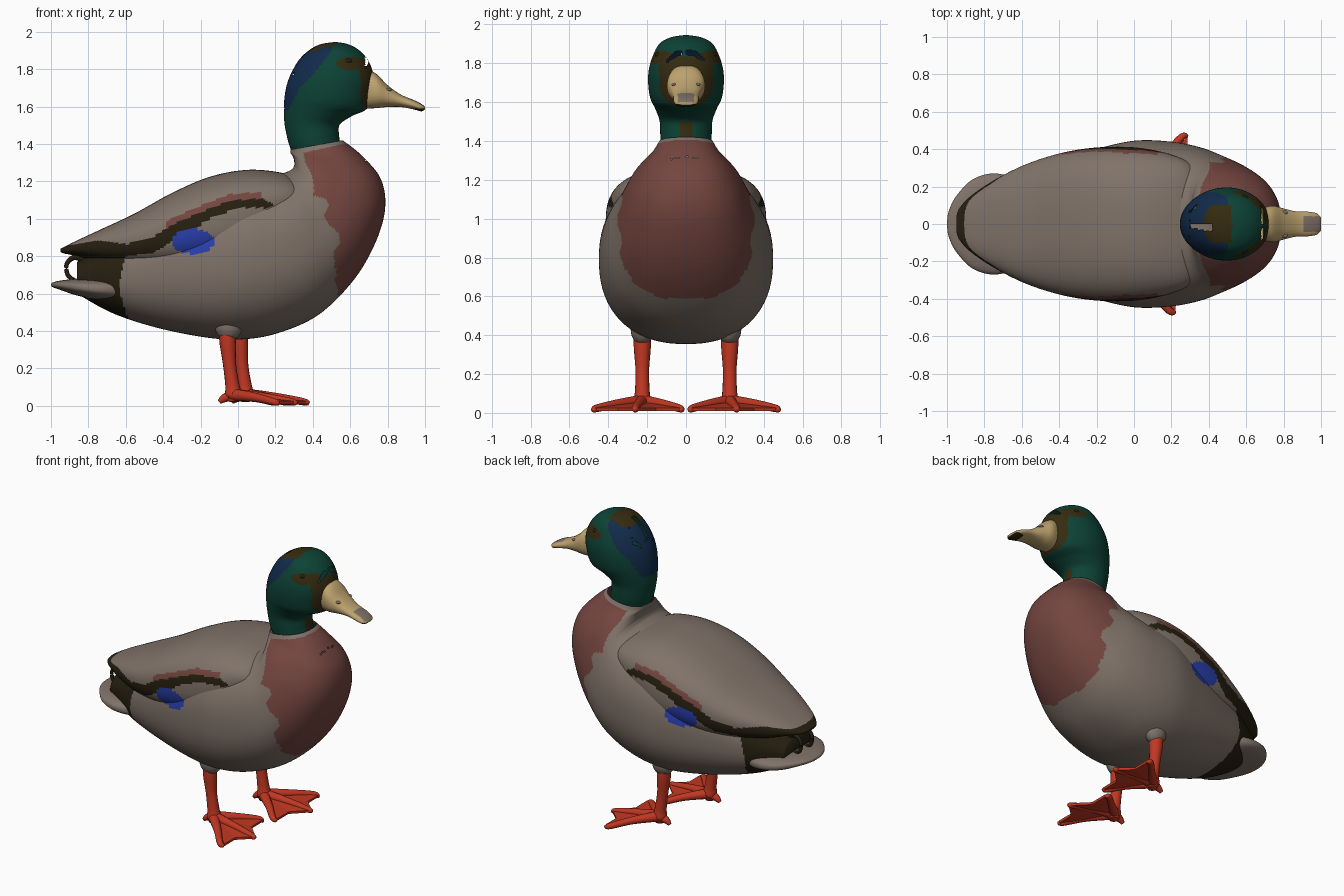
import bpy, bmesh, math
from mathutils import Vector
from mathutils.bvhtree import BVHTree

if "Cube" in bpy.data.objects:
    bpy.data.objects.remove(bpy.data.objects["Cube"])

COLOURS = {
    "grey_brown": (0.215, 0.17, 0.14), "rosy_brown": (0.175, 0.06, 0.05),
    "head_green": (0.004, 0.055, 0.036), "head_navy": (0.006, 0.024, 0.07),
    "crown_brown": (0.036, 0.024, 0.005), "dark_olive": (0.019, 0.014, 0.005),
    "wing_blue": (0.022, 0.05, 0.42), "bill_tan": (0.52, 0.37, 0.16),
    "leg_orange": (0.53, 0.038, 0.016),
}
for mat_name, c in COLOURS.items():
    bpy.data.materials.new(mat_name).diffuse_color = (*c, 1)

def finish(name, bm, rule, smooth=True):
    """Turn a bmesh into an object; rule is a colour name or a function of the face centre."""
    bmesh.ops.recalc_face_normals(bm, faces=bm.faces[:])
    me = bpy.data.meshes.new(name)
    cols = [rule if isinstance(rule, str) else rule(f.calc_center_median()) for f in bm.faces]
    used = sorted(set(cols))
    for f, c in zip(bm.faces, cols):
        f.material_index = used.index(c)
        f.smooth = smooth
    bm.to_mesh(me)
    bm.free()
    for c in used:
        me.materials.append(bpy.data.materials[c])
    ob = bpy.data.objects.new(name, me)
    bpy.context.collection.objects.link(ob)
    return ob

def spline(rows, steps):
    """Catmull-Rom resampling of tuples of numbers."""
    out = []
    for i in range(len(rows) - 1):
        p0, p1, p2, p3 = (rows[max(0, min(len(rows) - 1, i + k))] for k in (-1, 0, 1, 2))
        for t in (s / steps for s in range(steps)):
            out.append(tuple(0.5 * (2 * b + (c - a) * t + (2 * a - 5 * b + 4 * c - d) * t * t
                       + (3 * b - a - 3 * c + d) * t ** 3) for a, b, c, d in zip(p0, p1, p2, p3)))
    return out + [rows[-1]]

def skin(rings):
    bm = bmesh.new()
    vs = [[bm.verts.new(p) for p in r] for r in rings]
    n = len(vs[0])
    for a, b in zip(vs, vs[1:]):
        for j in range(n):
            bm.faces.new((a[j], a[(j + 1) % n], b[(j + 1) % n], b[j]))
    bm.faces.new(vs[0])
    bm.faces.new(vs[-1])
    return bm

def loft(name, rows, rule, steps=12, n=96, power=2.0):
    """Rows: (x, z) of one edge, (x, z) of the opposite edge, half width in y."""
    angles = [2 * math.pi * j / n for j in range(n)]
    unit = [[math.copysign(abs(v) ** (2 / power), v) for v in (math.cos(t), math.sin(t))] for t in angles]
    return finish(name, skin([[((ax + bx) / 2 + (ax - bx) / 2 * c, w * s, (az + bz) / 2 + (az - bz) / 2 * c)
                               for c, s in unit] for ax, az, bx, bz, w in spline(rows, steps)]), rule)

def tube(name, rows, rule, steps=6, n=16):
    """Rows: x, y, z, radius."""
    pts, rings = spline(rows, steps), []
    for i, p in enumerate(pts):
        d = Vector(pts[min(i + 1, len(pts) - 1)][:3]) - Vector(pts[max(i - 1, 0)][:3])
        q = d.to_track_quat('Z', 'Y')
        rings.append([Vector(p[:3]) + q @ Vector((p[3] * math.cos(2 * math.pi * j / n),
                      p[3] * math.sin(2 * math.pi * j / n), 0)) for j in range(n)])
    return finish(name, skin(rings), rule)

def ball(name, loc, size, rule):
    bm = bmesh.new()
    bmesh.ops.create_uvsphere(bm, u_segments=24, v_segments=14, radius=1)
    for v in bm.verts:
        v.co = Vector(a * b + c for a, b, c in zip(v.co, size, loc))
    return finish(name, bm, rule)

def lerp(table, x):
    for (x0, y0), (x1, y1) in zip(table, table[1:]):
        if x <= x1:
            return y0 + (y1 - y0) * (max(x, x0) - x0) / (x1 - x0)
    return table[-1][1]

# Body: tail root to neck, with breast, collar and dark rump
CHEST = [(.56, .53), (.75, .51), (.93, .48), (1.0, .41), (1.15, .41), (1.3, .36), (1.45, .36)]
CHEST_Y = [(.58, .17), (.65, .27), (.75, .32), (.9, .345), (1.1, .34)]

def in_blue(p):
    return ((p.x + .24) / .115) ** 2 + ((p.z - .88) / .068) ** 2 < 1

def body_colour(p):
    wave = .012 * math.sin(30 * p.z + 9 * abs(p.y))
    if p.z > 1.34 + 0.22 * (p.x - .29):
        return "grey_brown"
    if p.x > lerp(CHEST, p.z) + wave and p.z > .59 and abs(p.y) < lerp(CHEST_Y, p.z) + wave:
        return "rosy_brown"
    if p.x < -.58 - .05 * math.sin(8 * (p.z - .45)):
        return "dark_olive"
    return "wing_blue" if in_blue(p) else "grey_brown"

body = loft("body", [
    (-.86, .77, -.86, .60, .16), (-.70, .88, -.68, .50, .25), (-.50, .99, -.46, .425, .32),
    (-.25, 1.11, -.20, .37, .395), (0, 1.21, 0, .355, .445), (.20, 1.235, .20, .385, .44),
    (.28, 1.26, .42, .48, .41), (.30, 1.285, .60, .65, .365), (.30, 1.31, .72, .84, .325),
    (.295, 1.33, .785, 1.04, .28), (.285, 1.345, .765, 1.21, .225), (.28, 1.355, .66, 1.34, .17),
    (.28, 1.37, .56, 1.42, .139)], body_colour, steps=18, n=128, power=2.3)

# Folded wings and back, with dark edge, rosy line and blue patch
TOP_EDGE = [(-.95, .86), (-.88, .862), (-.75, .885), (-.6, .865), (-.47, .89), (-.35, .97), (-.2, 1.035),
            (-.05, 1.095), (.13, 1.11), (.2, 1.07)]
LOW_EDGE = [(-.62, .5), (-.6, .8), (-.45, .82), (-.3, .91), (-.15, 1.0), (0, 1.06), (.2, 1.06)]

def wing_colour(p):
    hi = lerp(TOP_EDGE, p.x)
    if in_blue(p):
        return "wing_blue"
    if p.x < .2 and lerp(LOW_EDGE, p.x) < p.z < hi:
        return "dark_olive"
    return "rosy_brown" if -.38 < p.x < .13 and hi <= p.z < hi + .035 else "grey_brown"

wings = loft("wings_and_back", [
    (.39, 1.15, .39, 1.06, .20), (.33, 1.205, .33, 1.0, .30), (.23, 1.247, .23, .92, .36),
    (.05, 1.262, .05, .78, .405), (-.15, 1.225, -.15, .72, .412), (-.35, 1.14, -.35, .71, .388),
    (-.55, 1.03, -.55, .73, .33), (-.72, .95, -.72, .76, .25), (-.86, .885, -.86, .80, .16),
    (-.93, .85, -.93, .815, .09), (-.95, .84, -.95, .825, .04)], wing_colour, steps=18, n=144, power=2.5)

# Tail fan and curled tail feathers
tail = loft("tail_fan", [
    (-.50, .68, -.50, .60, .12), (-.62, .685, -.62, .56, .23), (-.74, .685, -.74, .565, .27),
    (-.86, .68, -.86, .59, .24), (-.95, .67, -.95, .62, .15), (-.99, .66, -.99, .635, .07),
    (-1.0, .65, -1.0, .645, .01)], "grey_brown", steps=8, power=2.5)
for s in (-1, 1):
    tube("tail_curl", [(-.80, s * .06, .77, .02), (-.87, s * .06, .795, .015), (-.915, s * .06, .76, .012),
                       (-.91, s * .06, .70, .012), (-.87, s * .06, .67, .01)], "dark_olive")

# Head and neck
def head_colour(p):
    crown = .34 < p.x < .52 and abs(p.y) < .1 and p.z > 1.895
    face = p.x > .645 + .25 * max(0, 1.68 - p.z) and 1.58 < p.z < 1.835 and abs(p.y) < .14
    eye_patch = ((p.x - .61) / .085) ** 2 + ((p.z - 1.83) / .035) ** 2 < 1
    throat = p.x > .45 and p.z < 1.5 and abs(p.y) < .035
    if crown or face or eye_patch or throat:
        return "crown_brown"
    if p.z > 1.58 and p.x < lerp([(1.58, .27), (1.70, .33), (1.78, .41), (1.9, .50)], p.z):
        return "head_navy"
    return "head_green"

head = loft("head_and_neck", [
    (.30, 1.33, .55, 1.39, .125), (.272, 1.40, .54, 1.45, .132), (.25, 1.50, .545, 1.505, .136),
    (.245, 1.58, .61, 1.55, .158), (.25, 1.66, .69, 1.59, .185), (.265, 1.73, .72, 1.68, .195),
    (.29, 1.79, .725, 1.76, .19), (.33, 1.855, .70, 1.84, .167), (.385, 1.905, .65, 1.90, .135),
    (.44, 1.933, .59, 1.933, .08), (.51, 1.945, .53, 1.945, .01)], head_colour, steps=12)

# Bill with grey tip, nostrils and eyes
def bill_colour(p):
    if p.x > .91 and p.z > 1.60 and abs(p.y) < .042:
        return "grey_brown"
    return "dark_olive" if p.x > .93 and p.z < 1.59 else "bill_tan"

bill = loft("bill", [
    (.68, 1.805, .68, 1.59, .085), (.74, 1.775, .74, 1.592, .098), (.80, 1.715, .80, 1.598, .083),
    (.87, 1.665, .87, 1.598, .067), (.94, 1.635, .94, 1.585, .065), (.98, 1.615, .98, 1.575, .055),
    (1.0, 1.60, 1.0, 1.585, .035)], bill_colour, steps=8, n=48, power=2.3)
for s in (-1, 1):
    ball("nostril", (.80, s * .062, 1.69), (.022, .012, .009), "grey_brown")
    ball("eye", (.585, s * .141, 1.843), (.024, .018, .016), "dark_olive")

# Legs and webbed feet, one set a little ahead of the other
for s, x0 in ((-1, -.03), (1, .035)):
    y0 = s * .225
    ball("thigh_feathers", (x0 - .02, y0, .43), (.075, .06, .08), "grey_brown")
    tube("leg", [(x0 - .03, y0, .42, .042), (x0 - .025, y0, .34, .044), (x0 - .015, y0, .22, .035),
                 (x0, y0, .11, .038), (x0 + .005, y0, .06, .045), (x0 + .005, y0, .02, .03)], "leg_orange")
    tube("rear_toe", [(x0, y0, .06, .03), (x0 - .045, y0, .04, .022), (x0 - .07, y0, .02, .012)], "leg_orange")
    tips = [(x0 + .25, s * .465), (x0 + .345, s * .26), (x0 + .24, s * .03)]
    for tx, ty in tips:
        tube("toe", [(x0, y0, .06, .034), (x0 + (tx - x0) * .5, y0 + (ty - y0) * .55, .045, .024),
                     (tx - .03, ty, .022, .019), (tx, ty, .012, .01)], "leg_orange")
    bm = bmesh.new()
    hub = bm.verts.new((x0, y0, .055))
    notches = [(x0 + .25, s * .35), (x0 + .24, s * .155)]
    rim = [bm.verts.new((*p, .018)) for p in (tips[0], notches[0], tips[1], notches[1], tips[2])]
    for a, b in zip(rim, rim[1:]):
        bm.faces.new((hub, a, b))
    mod = finish("foot_web", bm, "leg_orange", smooth=False).modifiers.new("thickness", 'SOLIDIFY')
    mod.thickness, mod.offset = .016, 0

# Trim the faces buried inside neighbouring parts
parts = [body, wings, tail, head, bill]
trees = [BVHTree.FromPolygons([v.co for v in o.data.vertices], [p.vertices[:] for p in o.data.polygons])
         for o in parts]
for i, ob in enumerate(parts):
    bm = bmesh.new()
    bm.from_mesh(ob.data)
    buried = []
    for f in bm.faces:
        hits = [(f.calc_center_median(), t.find_nearest(f.calc_center_median(), .6))
                for k, t in enumerate(trees) if k != i]
        if any(h[0] and h[3] > .015 and (p - h[0]).dot(h[1]) < 0 for p, h in hits):
            buried.append(f)
    bmesh.ops.delete(bm, geom=buried, context='FACES')
    bm.to_mesh(ob.data)
    bm.free()

for m in bpy.data.materials:
    if m.users and not m.is_grease_pencil:
        m.use_nodes = True
        m.node_tree.nodes["Principled BSDF"].inputs["Base Color"].default_value = m.diffuse_color
